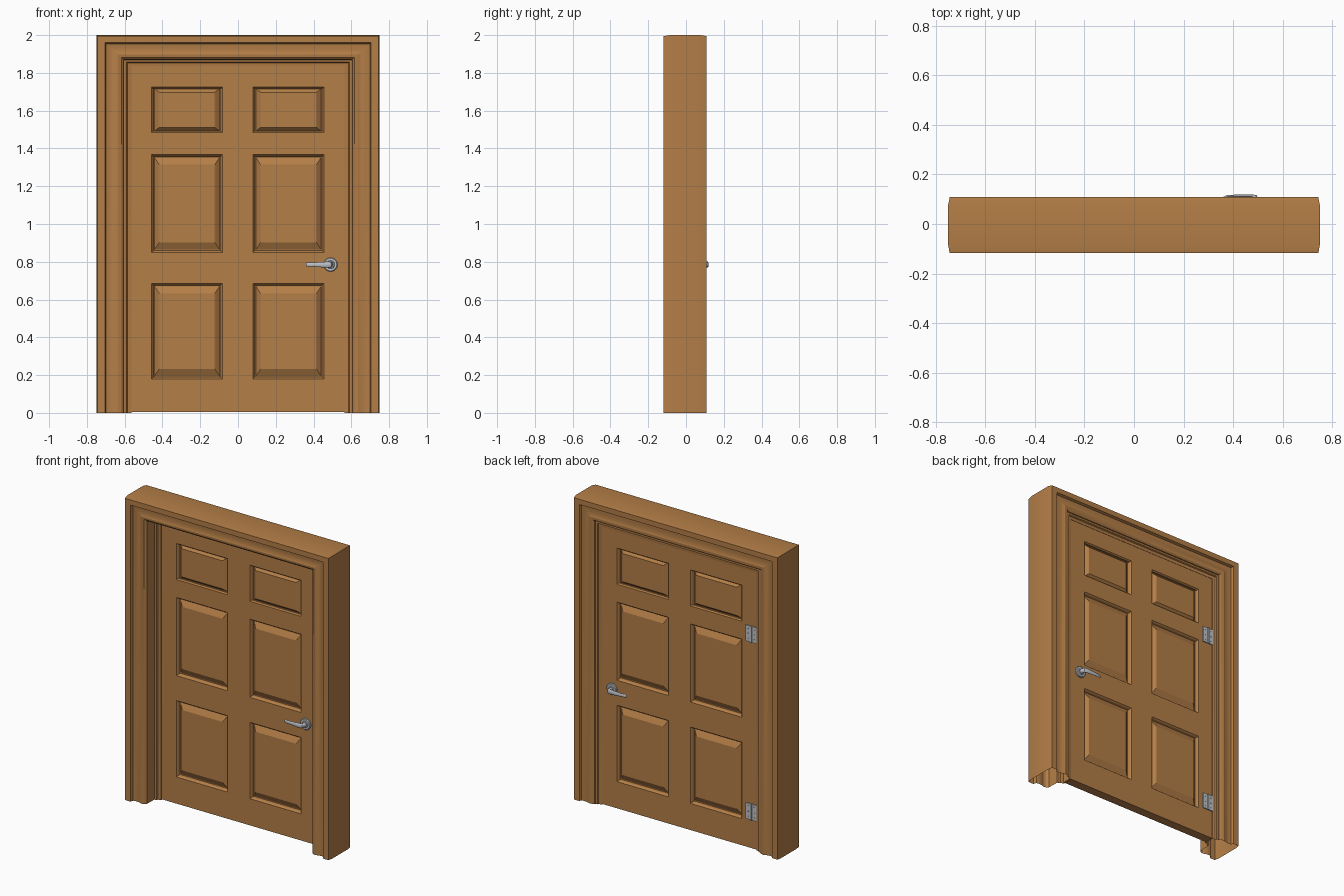
import bpy, bmesh, math
from mathutils import Vector, Matrix

if "Cube" in bpy.data.objects:
    bpy.data.objects.remove(bpy.data.objects["Cube"])


def material(name, rgb):
    m = bpy.data.materials.new(name)
    m.diffuse_color = (*rgb, 1)
    m.use_nodes = True
    m.node_tree.nodes["Principled BSDF"].inputs["Base Color"].default_value = m.diffuse_color
    return m


WOOD = material("warm_wood", (0.456, 0.209, 0.063))
METAL = material("brushed_metal", (0.52, 0.54, 0.57))


def finish(name, bm, mat, angle=None):
    bmesh.ops.remove_doubles(bm, verts=bm.verts, dist=1e-5)
    bmesh.ops.recalc_face_normals(bm, faces=bm.faces)
    me = bpy.data.meshes.new(name)
    bm.to_mesh(me)
    bm.free()
    me.materials.append(mat)
    ob = bpy.data.objects.new(name, me)
    bpy.context.collection.objects.link(ob)
    if angle:
        bpy.ops.object.select_all(action='DESELECT')
        ob.select_set(True)
        bpy.context.view_layer.objects.active = ob
        bpy.ops.object.shade_smooth_by_angle(angle=math.radians(angle))
    return ob


def loft(bm, rings, caps=True):
    rs = [[bm.verts.new(p) for p in r] for r in rings]
    n = len(rs[0])
    for a, b in zip(rs, rs[1:]):
        for i in range(n):
            bm.faces.new((a[i], a[(i + 1) % n], b[(i + 1) % n], b[i]))
    if caps:
        bm.faces.new(rs[0])
        bm.faces.new(rs[-1])


# Door frame: moulded profile (inward offset, y) swept around three sides, open at the floor
PROFILE = [(0, 0.077), (0, -0.085), (0.006, -0.118), (0.045, -0.118), (0.052, -0.098),
           (0.07, -0.094), (0.092, -0.096), (0.115, -0.104), (0.132, -0.1), (0.145, -0.088),
           (0.147, -0.012), (0.16, -0.01), (0.165, 0.0), (0.185, 0.004),
           (0.185, 0.072), (0.165, 0.076), (0.16, 0.084), (0.147, 0.084), (0.145, 0.09),
           (0.132, 0.098), (0.115, 0.1), (0.092, 0.092), (0.07, 0.09), (0.052, 0.092),
           (0.045, 0.108), (0.006, 0.108)]
bm = bmesh.new()
loft(bm, [[(-0.75 + u, y, 0) for u, y in PROFILE],
          [(-0.75 + u, y, 2 - 0.89 * u) for u, y in PROFILE],
          [(0.75 - u, y, 2 - 0.89 * u) for u, y in PROFILE],
          [(0.75 - u, y, 0) for u, y in PROFILE]], caps=False)
finish("door_frame", bm, WOOD, 25)

# Door leaf: grid of rails and stiles with six raised panels on both faces
FRONT, BACK = 0.01, 0.07
XS = [-0.57, -0.457, -0.083, 0.08, 0.455, 0.57]
ZS = [0.004, 0.18, 0.685, 0.85, 1.367, 1.485, 1.724, 1.84]
bm = bmesh.new()


def rect(x0, x1, z0, z1, y, dx=0, dz=0):
    return [(x0 + dx, y, z0 + dz), (x1 - dx, y, z0 + dz),
            (x1 - dx, y, z1 - dz), (x0 + dx, y, z1 - dz)]


for y, s in ((FRONT, 1), (BACK, -1)):
    for i in range(5):
        for j in range(7):
            cell = (XS[i], XS[i + 1], ZS[j], ZS[j + 1])
            if i % 2 and j % 2:
                k = 0.5 if j == 5 else 1
                steps = [(0, 0, 0), (0.007, 0.007, 0.009), (0.011, 0.011 * k, 0.022),
                         (0.016, 0.016 * k, 0.022), (0.036, 0.047 * k, 0.006),
                         (0.041, 0.053 * k, 0.003)]
                rings = [rect(*cell, y + s * d, dx, dz) for dx, dz, d in steps]
                loft(bm, rings, caps=False)
                bm.faces.new([bm.verts.new(p) for p in rings[-1]])
            else:
                bm.faces.new([bm.verts.new(p) for p in rect(*cell, y)])
bmesh.ops.remove_doubles(bm, verts=bm.verts, dist=1e-5)
# close the four edges of the leaf
bmesh.ops.bridge_loops(bm, edges=[e for e in bm.edges if e.is_boundary])
finish("door_leaf", bm, WOOD)


# Lever handles: round rose plus flattened lever, one on each face
def ellipse(c, u, v, n=16):
    return [Vector(c) + Vector(u) * math.cos(t * math.tau / n) + Vector(v) * math.sin(t * math.tau / n)
            for t in range(n)]


def handle(side, y, s):
    cx, cz = 0.49, 0.785
    bm = bmesh.new()
    loft(bm, [ellipse((cx, y + s * o, cz), (r, 0, 0), (0, 0, r), 28)
              for o, r in ((-0.002, 0.037), (0.007, 0.037), (0.011, 0.033), (0.011, 0.022), (0.014, 0.019))])
    finish(side + "_handle_rose", bm, METAL, 30)
    # path: x, distance from door, direction angle, half thickness, half height
    path = [(0.49, 0.01, 90, 0.013, 0.014), (0.49, 0.03, 90, 0.013, 0.014),
            (0.486, 0.039, 50, 0.011, 0.016), (0.475, 0.044, 10, 0.006, 0.016),
            (0.44, 0.044, 0, 0.005, 0.014), (0.40, 0.043, -3, 0.005, 0.011),
            (0.375, 0.041, -15, 0.005, 0.011), (0.362, 0.036, -40, 0.004, 0.011)]
    bm = bmesh.new()
    rings = []
    for x, o, a, t, h in path:
        a = math.radians(a)
        rings.append(ellipse((x, y + s * o, cz), (t * math.sin(a), s * t * math.cos(a), 0), (0, 0, h)))
    loft(bm, rings)
    finish(side + "_handle_lever", bm, METAL, 40)


handle("front", FRONT, -1)
handle("back", BACK, 1)


# Hinges on the back: plate, knuckle and screws
def box(bm, c, size):
    bmesh.ops.create_cube(bm, size=1, matrix=Matrix.Translation(c) @ Matrix.Diagonal((*size, 1)))


for name, z in (("upper_hinge", 1.42), ("lower_hinge", 0.245)):
    bm = bmesh.new()
    box(bm, (-0.529, BACK + 0.003, z), (0.078, 0.008, 0.105))
    loft(bm, [ellipse((-0.529, BACK + 0.007, zz), (0.006, 0, 0), (0, 0.006, 0), 12)
              for zz in (z - 0.054, z + 0.054)])
    for sx in (-0.023, 0.023):
        for sz in (-0.034, 0, 0.034):
            loft(bm, [ellipse((-0.529 + sx, BACK + o, z + sz), (0.005, 0, 0), (0, 0, 0.005), 8)
                      for o in (0.005, 0.009)])
    finish(name, bm, METAL, 30)
